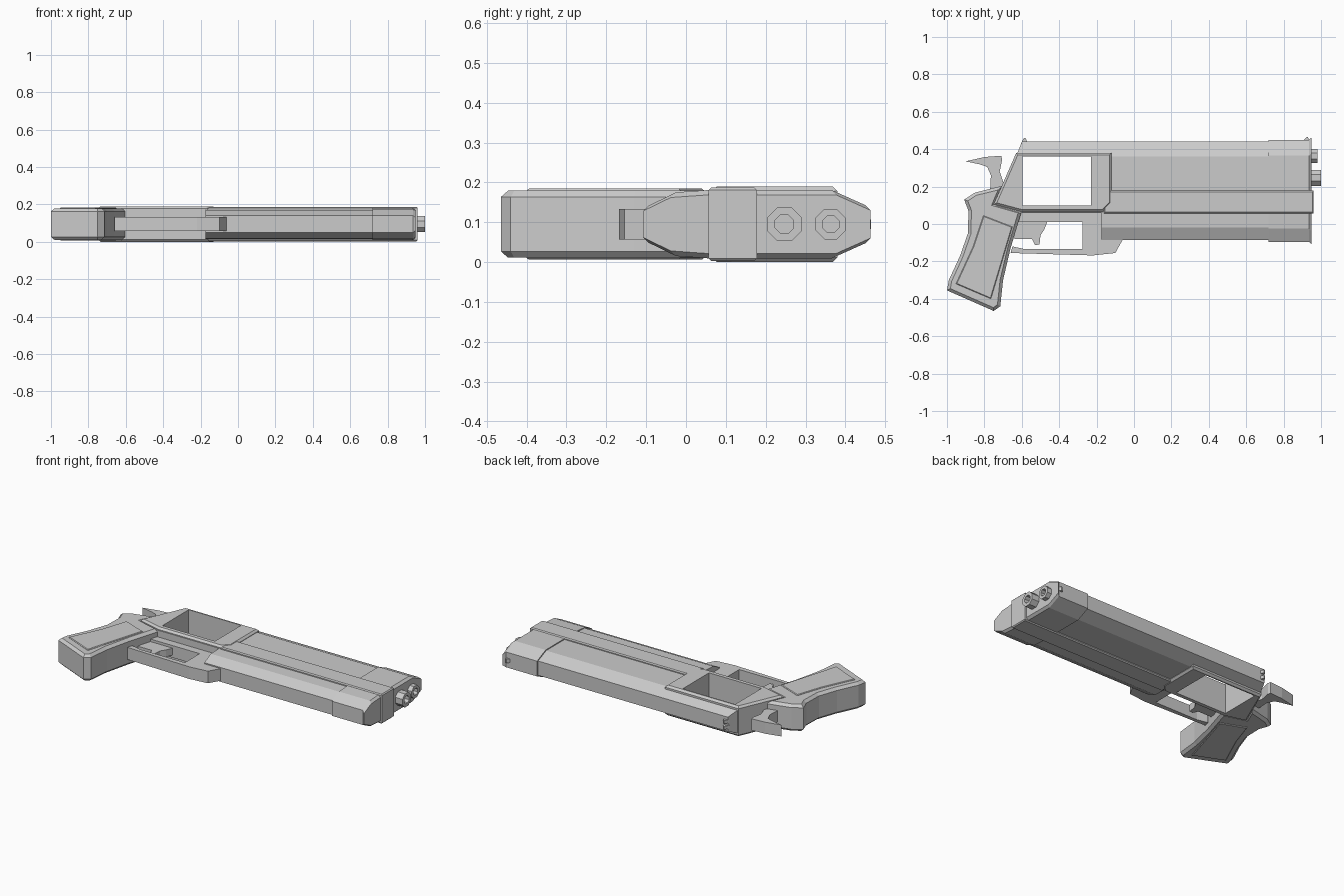
import bpy, bmesh, math
from mathutils import Vector

if "Cube" in bpy.data.objects:
    bpy.data.objects.remove(bpy.data.objects["Cube"])

C = 0.095  # mid-plane height of the model lying on its side


def finish(bm, name):
    bmesh.ops.recalc_face_normals(bm, faces=bm.faces)
    me = bpy.data.meshes.new(name)
    bm.to_mesh(me)
    bm.free()
    ob = bpy.data.objects.new(name, me)
    bpy.context.collection.objects.link(ob)
    return ob


def prism(name, pts, half, bevel=0):
    """Side profile (x, y) extruded symmetrically about the mid-plane."""
    bm = bmesh.new()
    base = bm.faces.new([bm.verts.new((x, y, C - half)) for x, y in pts])
    ext = bmesh.ops.extrude_face_region(bm, geom=[base])
    top = [g for g in ext["geom"] if isinstance(g, bmesh.types.BMVert)]
    bmesh.ops.translate(bm, verts=top, vec=(0, 0, 2 * half))
    if not any(len(f.verts) == len(pts) and f.calc_center_median().z < C - half / 2 for f in bm.faces):
        bm.faces.new([v for v in bm.verts if v.co.z < C])
    if bevel:
        bmesh.ops.recalc_face_normals(bm, faces=bm.faces)
        rim = [e for e in bm.edges if abs(e.verts[0].co.z - e.verts[1].co.z) < 1e-5]
        bmesh.ops.bevel(bm, geom=rim, offset=bevel, segments=1, affect='EDGES')
    return finish(bm, name)


def loft(name, rings):
    """Skin a list of equal-length point rings and cap both ends."""
    bm = bmesh.new()
    rs = [[bm.verts.new(p) for p in r] for r in rings]
    n = len(rs[0])
    for a, b in zip(rs, rs[1:]):
        for i in range(n):
            j = (i + 1) % n
            bm.faces.new((a[i], a[j], b[j], b[i]))
    bm.faces.new(rs[0])
    bm.faces.new(rs[-1])
    return finish(bm, name)


def section(half_pts, xf, grow=0):
    """Mirrored (y, half-width) section placed at x = xf(y)."""
    ym = sum(y for y, _ in half_pts) / len(half_pts)
    pts = [(y + math.copysign(grow, y - ym), h + grow) for y, h in half_pts]
    return ([(xf(y), y, C + h) for y, h in pts] +
            [(xf(y), y, C - h) for y, h in reversed(pts)])


def cut(ob, cutter):
    m = ob.modifiers.new("cut", 'BOOLEAN')
    m.operation, m.object, m.solver = 'DIFFERENCE', cutter, 'EXACT'
    bpy.context.view_layer.objects.active = ob
    bpy.ops.object.modifier_apply(modifier=m.name)


# upper barrel body with sloped rear, and lower barrel body
upper = loft("upper_body", [
    section([(0.06, 0.08), (0.36, 0.08), (0.44, 0.045)], lambda y: -0.735 + (y - 0.1) * 0.4),
    section([(0.06, 0.08), (0.36, 0.08), (0.44, 0.045)], lambda y: 0.73)])
low = [(-0.085, 0.045), (-0.02, 0.076), (0.08, 0.08)]
loft("lower_body", [section(low, lambda y: -0.175), section(low, lambda y: 0.73)])

# muzzle block with a chamfered front
muz = [(-0.095, 0.046), (-0.025, 0.08), (0.06, 0.086), (0.365, 0.086), (0.45, 0.048)]
loft("muzzle_block", [section(muz, lambda y: 0.72), section(muz, lambda y: 0.935),
                      section(muz, lambda y: 0.95, -0.013)])

# side band running along the barrel
prism("side_band", [(-0.16, 0.057), (0.96, 0.057), (0.96, 0.178), (-0.16, 0.178)], 0.092, 0.006)

# frame around the open window
frame = prism("window_frame", [(-0.75, 0.105), (-0.63, 0.38), (-0.12, 0.38), (-0.12, 0.11),
                               (-0.165, 0.065), (-0.60, 0.065)], 0.095, 0.012)
window = prism("window_cutter", [(-0.595, 0.10), (-0.23, 0.10), (-0.23, 0.36), (-0.595, 0.36)], 0.3)
for part in (upper, frame):
    cut(part, window)
bpy.data.objects.remove(window)

# narrow trigger guard and trigger
prism("trigger_guard", [(-0.63, 0.075), (-0.12, 0.075), (-0.06, -0.083), (-0.10, -0.155),
                        (-0.22, -0.168), (-0.66, -0.155), (-0.65, -0.12), (-0.58, -0.135),
                        (-0.275, -0.135), (-0.275, 0.012), (-0.63, 0.012)], 0.038)
prism("trigger", [(-0.63, 0.02), (-0.46, 0.02), (-0.48, -0.03), (-0.50, -0.06), (-0.505, -0.11),
                  (-0.53, -0.112), (-0.545, -0.08), (-0.64, -0.08)], 0.022)

# grip with raised side panels
prism("grip", [(-0.70, 0.205), (-0.85, 0.168), (-0.908, 0.13), (-0.885, 0.07), (-0.888, -0.05),
               (-0.93, -0.17), (-0.99, -0.30), (-1.0, -0.355), (-0.75, -0.465), (-0.715, -0.44),
               (-0.70, -0.30), (-0.66, -0.13), (-0.60, 0.07), (-0.74, 0.11)], 0.084, 0.016)
prism("grip_panels", [(-0.805, 0.045), (-0.65, -0.015), (-0.765, -0.40), (-0.952, -0.32),
                      (-0.86, -0.12)], 0.089, 0.004)

# hammer
prism("hammer", [(-0.90, 0.335), (-0.80, 0.358), (-0.71, 0.365), (-0.705, 0.345), (-0.718, 0.28),
                 (-0.69, 0.20), (-0.66, 0.12), (-0.77, 0.15), (-0.768, 0.21), (-0.765, 0.26),
                 (-0.785, 0.305), (-0.82, 0.318)], 0.036)

# twin eight-sided barrels with bores
for name, y, r, x1 in (("lower_barrel", 0.247, 0.046, 1.0), ("upper_barrel", 0.363, 0.041, 0.98)):
    def ring(x, rad):
        return [(x, y + rad * math.cos(math.pi * (k + 0.5) / 4),
                 C + rad * math.sin(math.pi * (k + 0.5) / 4)) for k in range(8)]
    loft(name, [ring(0.90, r), ring(x1, r), ring(x1, r * 0.55), ring(0.92, r * 0.55)])

# sights
prism("front_sight", [(0.90, 0.44), (0.94, 0.44), (0.93, 0.465), (0.922, 0.465)], 0.012)
for ob_name, dz in (("rear_sight_left", 0.018), ("rear_sight_right", -0.018)):
    s = prism(ob_name, [(-0.605, 0.43), (-0.57, 0.435), (-0.58, 0.461), (-0.588, 0.461)], 0.01)
    s.location.z = dz
